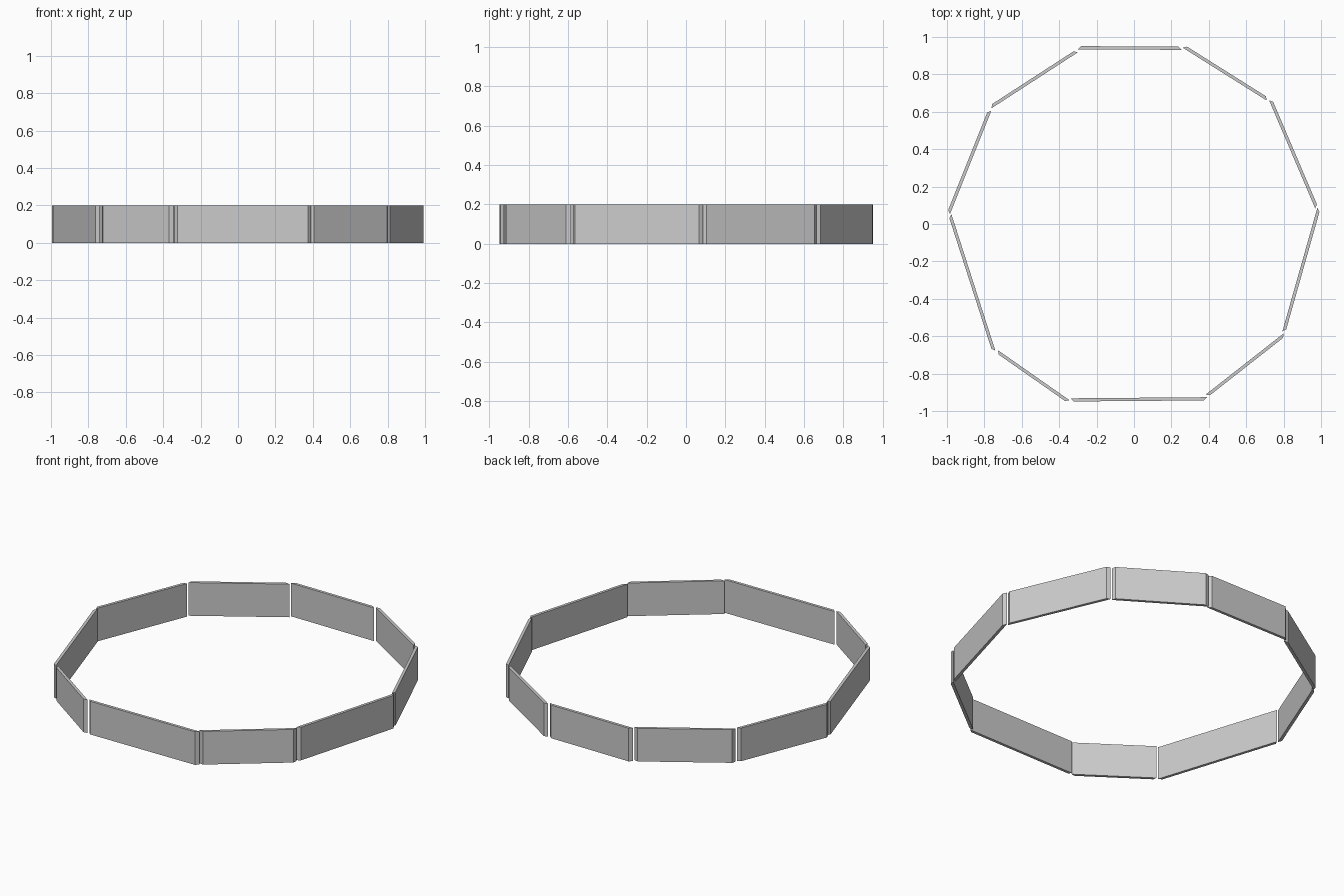
import bpy
import bmesh
from mathutils import Vector

if "Cube" in bpy.data.objects:
    bpy.data.objects.remove(bpy.data.objects["Cube"])

HEIGHT = 0.2
THICK = 0.017

grey = bpy.data.materials.new("plain grey")
grey.diffuse_color = (0.6, 0.6, 0.6, 1)
grey.use_nodes = True
grey.node_tree.nodes["Principled BSDF"].inputs["Base Color"].default_value = grey.diffuse_color


def wall_panel(name, start, end):
    """Upright plank from its inner edge, running clockwise, both ends cut at 45 degrees."""
    a, b = Vector(start), Vector(end)
    along = (b - a).normalized() * THICK
    out = Vector((-along.y, along.x))
    outline = [a, b, b + out - along, a + out + along]
    bm = bmesh.new()
    base = bm.faces.new([bm.verts.new((p.x, p.y, 0)) for p in outline])
    top = bmesh.ops.extrude_face_region(bm, geom=[base])["geom"]
    bmesh.ops.translate(bm, vec=(0, 0, HEIGHT),
                        verts=[v for v in top if isinstance(v, bmesh.types.BMVert)])
    bmesh.ops.recalc_face_normals(bm, faces=bm.faces)
    mesh = bpy.data.meshes.new(name)
    bm.to_mesh(mesh)
    bm.free()
    mesh.materials.append(grey)
    bpy.context.collection.objects.link(bpy.data.objects.new(name, mesh))


# Inner edge of each panel, clockwise around the ten-sided ring
panels = {
    "back_panel": ((-0.30, 0.934), (0.255, 0.931)),
    "back_right_panel": ((0.26, 0.943), (0.71, 0.66)),
    "right_back_panel": ((0.722, 0.662), (0.969, 0.083)),
    "right_front_panel": ((0.98, 0.086), (0.793, -0.575)),
    "front_right_panel": ((0.80, -0.585), (0.383, -0.912)),
    "front_panel": ((0.39, -0.926), (-0.34, -0.932)),
    "front_left_panel": ((-0.345, -0.942), (-0.727, -0.675)),
    "left_front_panel": ((-0.741, -0.678), (-0.976, 0.052)),
    "left_back_panel": ((-0.984, 0.053), (-0.763, 0.605)),
    "back_left_panel": ((-0.763, 0.618), (-0.30, 0.918)),
}
for name, (start, end) in panels.items():
    wall_panel(name, start, end)
